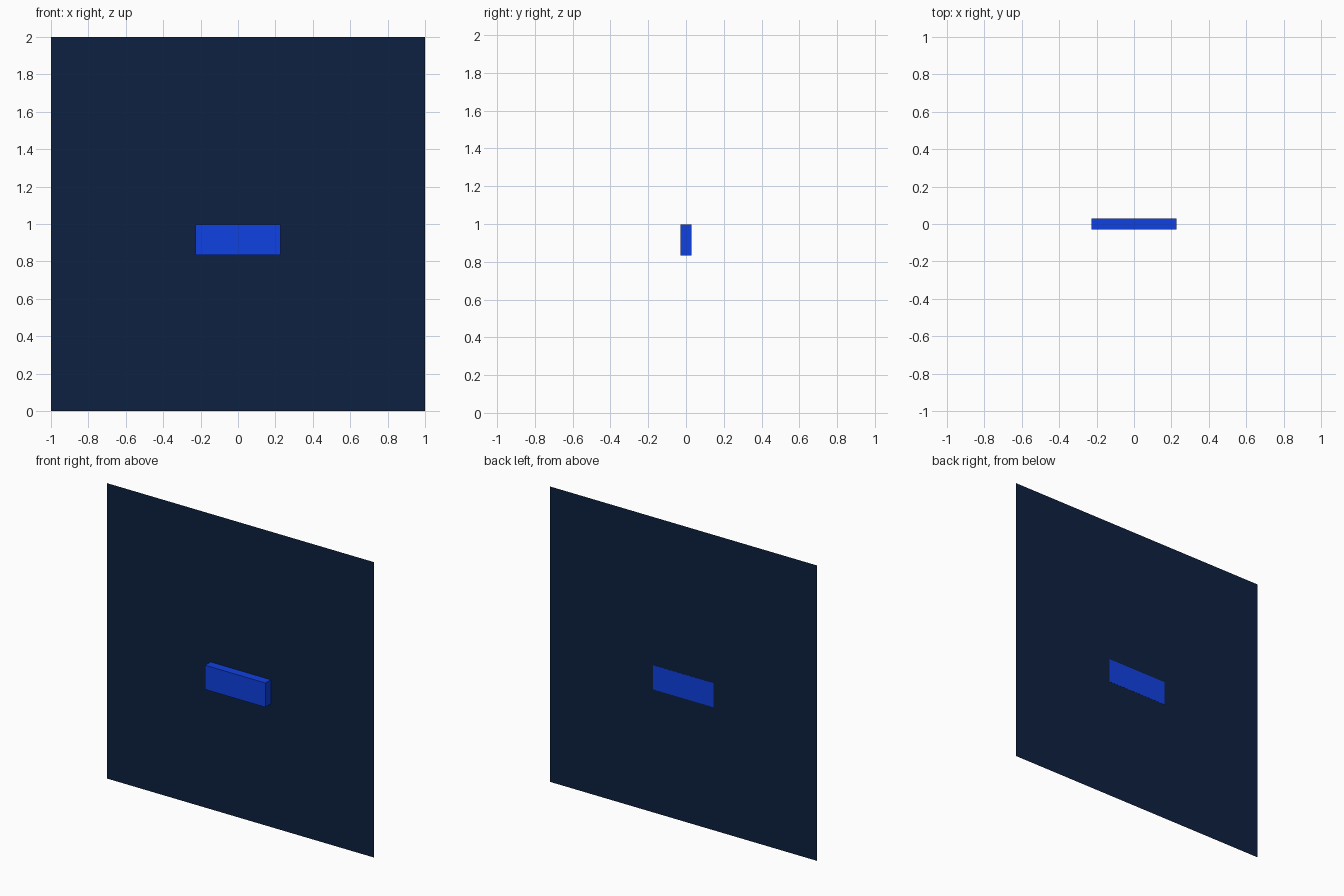
import bpy

if "Cube" in bpy.data.objects:
    bpy.data.objects.remove(bpy.data.objects["Cube"])


def material(name, color):
    mat = bpy.data.materials.new(name)
    mat.diffuse_color = (*color, 1.0)
    mat.use_nodes = True
    mat.node_tree.nodes["Principled BSDF"].inputs["Base Color"].default_value = mat.diffuse_color
    return mat


# Large upright backdrop panel, a single sheet just inside the block's rear face
bpy.ops.mesh.primitive_plane_add(size=2, location=(0, 0.0285, 1))
panel = bpy.context.object
panel.name = "back_panel"
panel.rotation_euler.x = 1.5707963
panel.data.materials.append(material("navy", (0.004, 0.015, 0.052)))

# Small blue block standing out from the panel
bpy.ops.mesh.primitive_cube_add(size=1, location=(0, 0, 0.915))
block = bpy.context.object
block.name = "front_block"
block.scale = (0.452, 0.059, 0.164)
bpy.ops.object.transform_apply(location=False, rotation=False, scale=True)
block.data.materials.append(material("blue", (0.005, 0.052, 0.75)))
